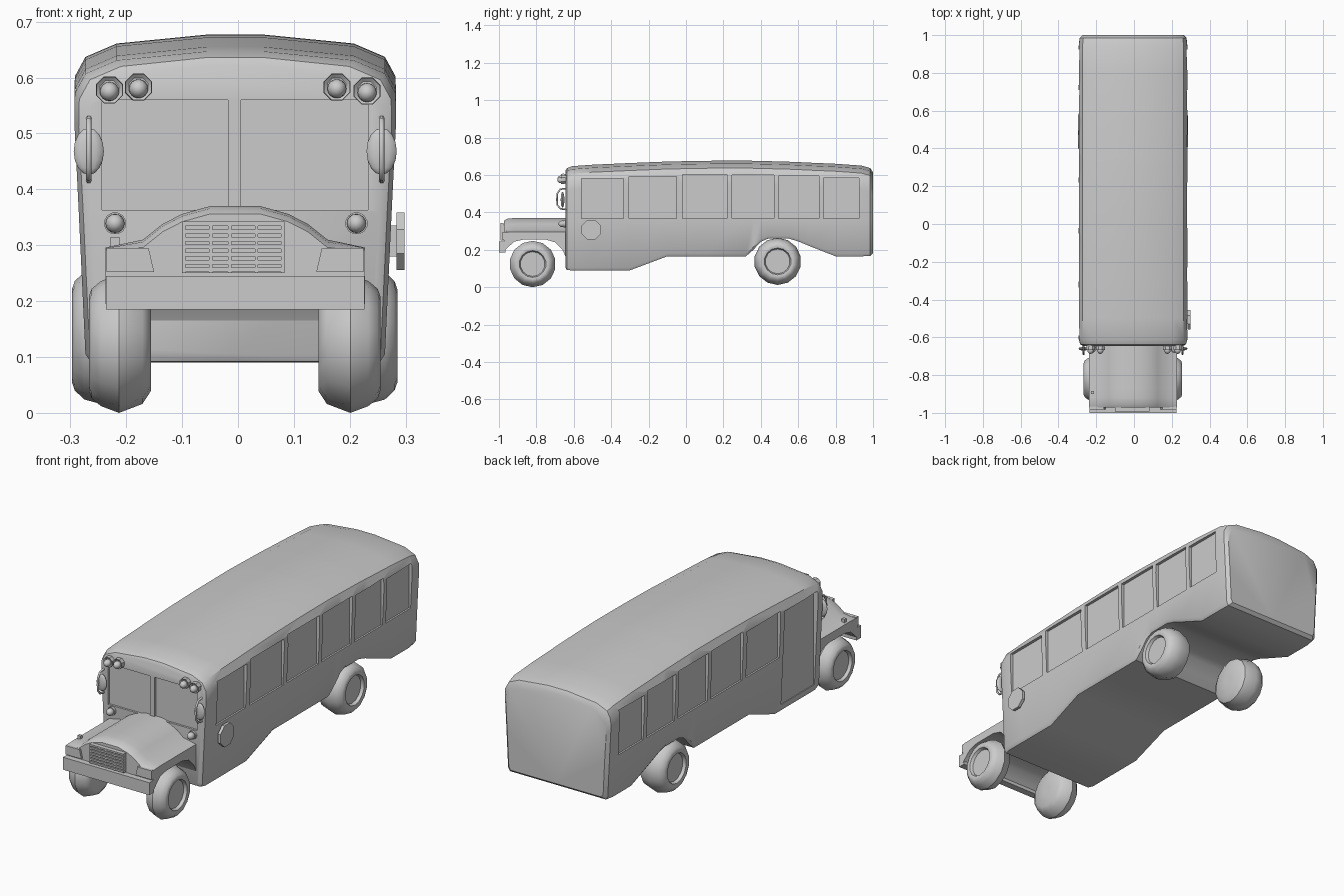
import bpy, bmesh, math
from mathutils import Vector, Matrix

if "Cube" in bpy.data.objects:
    bpy.data.objects.remove(bpy.data.objects["Cube"])

CX = -0.005  # centre line of the bus body


def finish(name, bm, angle=35):
    bmesh.ops.recalc_face_normals(bm, faces=bm.faces)
    me = bpy.data.meshes.new(name)
    bm.to_mesh(me)
    bm.free()
    ob = bpy.data.objects.new(name, me)
    bpy.context.collection.objects.link(ob)
    smooth(ob, angle)
    return ob


def smooth(ob, angle=35):
    bpy.ops.object.select_all(action='DESELECT')
    ob.select_set(True)
    bpy.context.view_layer.objects.active = ob
    bpy.ops.object.shade_smooth_by_angle(angle=math.radians(angle))


def loft(name, rings, angle=35):
    """Skin closed rings of equal length and cap both ends."""
    bm = bmesh.new()
    vs = [[bm.verts.new(p) for p in r] for r in rings]
    n = len(vs[0])
    for a, b in zip(vs, vs[1:]):
        for i in range(n):
            bm.faces.new((a[i], a[(i + 1) % n], b[(i + 1) % n], b[i]))
    bm.faces.new(vs[0])
    bm.faces.new(vs[-1])
    return finish(name, bm, angle)


def mirrored(half, y):
    """Half section from bottom centre to top centre -> full ring."""
    pts = [(CX + x, y, z) for x, z in half]
    return pts + [(CX - x, y, z) for x, z in half[-2:0:-1]]


def lathe(name, centre, profile, axis, n=16, angle=40):
    """Spin (offset, radius) pairs around the x or y axis."""
    rings = []
    for o, r in profile:
        ring = []
        for i in range(n):
            t = 2 * math.pi * (i + 0.5) / n
            c, s = r * math.cos(t), r * math.sin(t)
            d = (o, c, s) if axis == 'x' else (c, o, s)
            ring.append(Vector(centre) + Vector(d))
        rings.append(ring)
    return loft(name, rings, angle)


def add_box(bm, x, y, z):
    size = [b - a for a, b in (x, y, z)]
    mid = [(a + b) / 2 for a, b in (x, y, z)]
    bmesh.ops.create_cube(bm, size=1, matrix=Matrix.Translation(mid) @ Matrix.Diagonal((*size, 1)))


def boxes(name, items):
    bm = bmesh.new()
    for it in items:
        add_box(bm, *it)
    return finish(name, bm)


def cut(ob, items):
    cutter = boxes("window_cutter", items)
    cutter.hide_render = True
    mod = ob.modifiers.new("cut", 'BOOLEAN')
    mod.operation, mod.object, mod.solver = 'DIFFERENCE', cutter, 'EXACT'
    bpy.context.view_layer.objects.active = ob
    bpy.ops.object.modifier_apply(modifier=mod.name)
    bpy.data.objects.remove(cutter)
    smooth(ob)


# body shell: stations of (y, floor z, roof z, side inset)
stations = [(-.645, .105, .622, .022), (-.637, .092, .636, .008), (-.61, .09, .647, 0), (-.5, .09, .655, 0),
            (-.3, .09, .664, 0), (-.1, .165, .672, 0), (.1, .165, .676, 0), (.32, .165, .677, 0),
            (.36, .20, .676, 0), (.40, .243, .675, 0), (.44, .26, .674, 0), (.55, .26, .671, 0),
            (.60, .245, .669, 0), (.66, .22, .666, 0), (.80, .165, .66, 0), (.94, .165, .65, 0),
            (.985, .168, .637, .005), (1.0, .182, .615, .02)]


def body_half(zb, zt, d):
    w = lambda z: .268 + .02 * min((z - .09) / .45, 1) - d
    return [(0, zb), (w(zb) - .01, zb), (w(zb), zb + .015), (w(.36), .36), (w(.55), zt - .125),
            (.287 - d, zt - .075), (.268 - d, zt - .040), (.212 - d, zt - .016), (.05, zt), (0, zt)]


body = loft("bus_body", [mirrored(body_half(b, t, d), y) for y, b, t, d in stations])

# recessed side windows, door on the left and split windscreen
spans = [(-.56, -.335, .58), (-.305, -.05, .592), (-.02, .22, .602), (.245, .47, .6), (.495, .71, .594), (.735, .925, .584)]
cuts = []
for i, (a, b, top) in enumerate(spans):
    cuts.append(((.267, .35), (a, b), (.367, top)))
    low = .367
    if i == 0:
        a, low = -.59, .125
    cuts.append(((-.35, -.277 if i else -.27), (a, b), (low, top)))
cuts += [((-.243, -.018), (-.8, -.635), (.363, .56)), ((.005, .233), (-.8, -.635), (.363, .56))]
cut(body, cuts)

# bonnet with fenders, arched over the front axle
hood = []
for y, zb, drop in [(-.972, .195, .014), (-.955, .21, .004), (-.92, .243, 0), (-.87, .255, 0), (-.75, .255, 0),
                    (-.70, .24, 0), (-.66, .20, 0), (-.625, .12, 0)]:
    hood.append(mirrored([(0, zb), (.232, zb), (.232, .296 - drop / 3), (.165, .31 - drop), (.13, .338 - drop),
                          (.095, .356 - drop), (.045, .37 - drop), (0, .37 - drop)], y))
loft("bonnet", hood)

# front bumper with short side returns
boxes("front_bumper", [((-.236, .226), (-1.0, -.965), (.185, .245))])

# grille surround, slats and headlamp panels
boxes("grille", [((-.1, .083), (-.985, -.96), (.25, .342))])
boxes("grille_slats", [((-.1, .083), (-.993, -.98), (z, z + .008)) for z in [.252 + .0137 * i for i in range(7)]]
      + [((x, x + .006), (-.991, -.98), (.25, .342)) for x in (-.1, -.052, -.018, .03, .077)])
for s, side in ((-1, "left"), (1, "right")):
    q = [(.23, .252), (.145, .252), (.155, .295), (.23, .295)]
    loft(side + "_headlamp", [[(CX + s * x, y, z) for x, z in q] for y in (-.965, -.982)])
boxes("turn_signal", [((-.228, -.212), (-.9, -.885), (.29, .315))])

# wheels: tyre profile from hub face to inner side
for s, side in ((-1, "left"), (1, "right")):
    for label, y, z, r, out, inn in (("front", -.82, .124, .124, .264, .15), ("rear", .49, .138, .126, .294, .155)):
        m = (out + inn) / 2
        prof = [(out - .02, .02), (out - .02, .066), (out - .006, .072), (out - .003, .084), (out - .008, .098),
                (out - .025, r - .012), (m, r), (inn + .015, r - .016), (inn, .085), (inn, .02)]
        lathe(f"{label}_{side}_wheel", (CX - .001, y, z), [(s * o, k) for o, k in prof], 'x', 14)


def ball(name, loc, scale):
    bm = bmesh.new()
    bmesh.ops.create_uvsphere(bm, u_segments=12, v_segments=8, radius=1,
                              matrix=Matrix.Translation(loc) @ Matrix.Diagonal((*scale, 1)))
    return finish(name, bm, 60)


# warning lights above the windscreen and marker lamps below it
for i, (x, z) in enumerate([(-.23, .578), (-.178, .583), (.177, .583), (.231, .576)]):
    lathe(f"warning_light_hood_{i}", (x, -.655, z), [(.03, .02), (0, .026), (-.012, .025), (-.006, .018)], 'y', 8)
    ball(f"warning_light_{i}", (x, -.668, z - .003), (.017, .02, .017))
for i, x in enumerate((-.22, .212)):
    lathe(f"marker_lamp_base_{i}", (x, -.65, .339), [(.02, .02), (-.005, .02)], 'y', 12)
    ball(f"marker_lamp_{i}", (x, -.662, .339), (.017, .02, .017))

# side mirrors: oval head carried by a bent tube
for s, side in ((-1, "left"), (1, "right")):
    x = CX + s * .262
    ball(side + "_mirror", (x, -.66, .468), (.027, .01, .042))
    cu = bpy.data.curves.new(side + "_mirror_arm", 'CURVE')
    cu.dimensions, cu.bevel_depth, cu.bevel_resolution = '3D', .005, 1
    path = [(-.64, .528), (-.672, .524), (-.688, .5), (-.69, .47), (-.688, .44), (-.672, .42), (-.64, .415)]
    sp = cu.splines.new('POLY')
    sp.points.add(len(path) - 1)
    for p, (y, z) in zip(sp.points, path):
        p.co = (x, y, z, 1)
    bpy.context.collection.objects.link(bpy.data.objects.new(side + "_mirror_arm", cu))

# octagonal sign on the right side
lathe("side_sign", (.284, -.507, .307), [(0, .056), (.014, .056)], 'x', 8, 20)
boxes("sign_bracket", [((.27, .285), (-.53, -.485), (.28, .335))])
